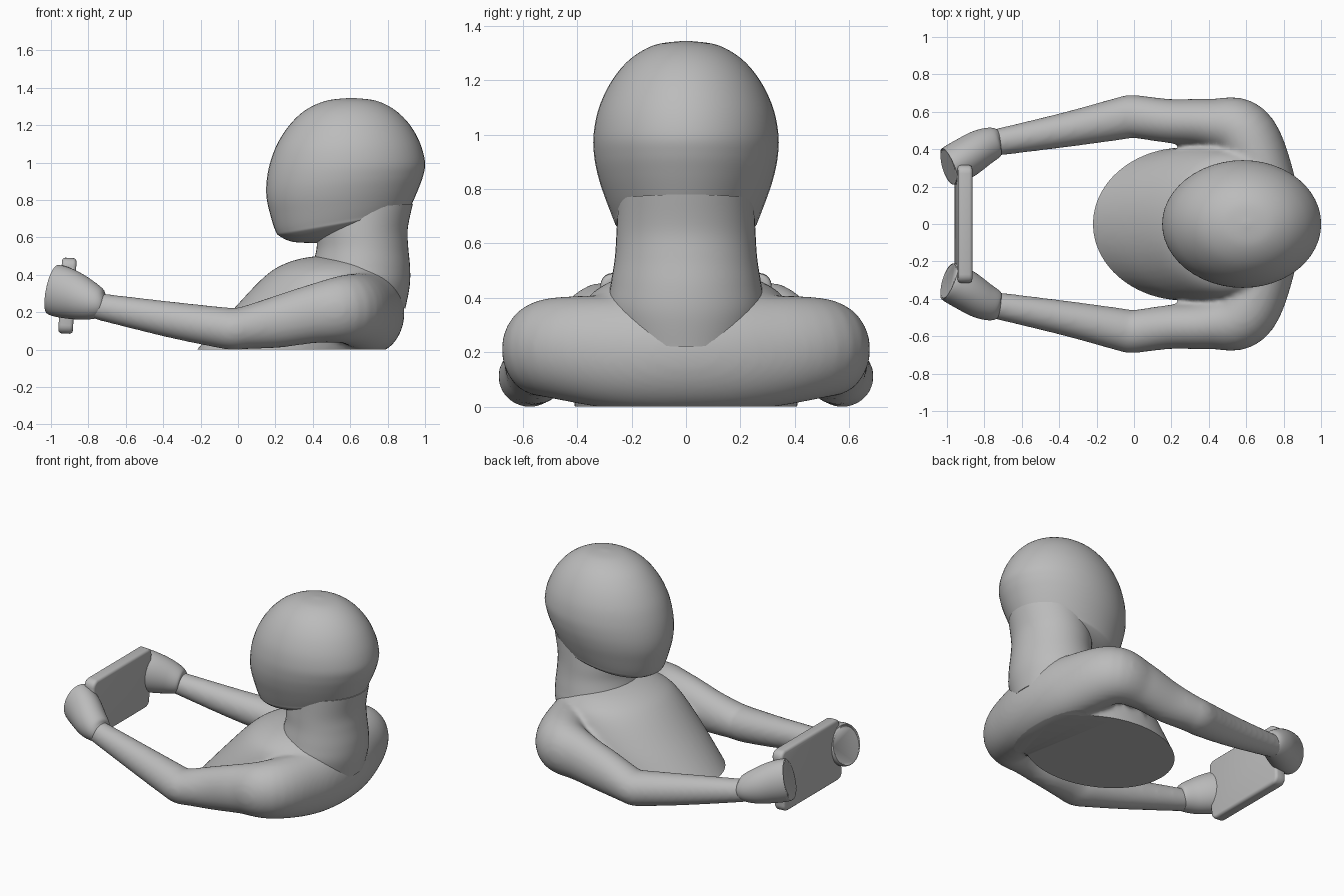
import bpy, bmesh, math
from mathutils import Vector

cube = bpy.data.objects.get("Cube")
if cube:
    bpy.data.objects.remove(cube)

grey = bpy.data.materials.new("plain_grey")
grey.use_nodes = True
COLOUR = (0.5, 0.5, 0.5, 1)
grey.diffuse_color = COLOUR
grey.node_tree.nodes["Principled BSDF"].inputs["Base Color"].default_value = COLOUR

SIDES = 48


def add_object(name, bm):
    mesh = bpy.data.meshes.new(name)
    bmesh.ops.recalc_face_normals(bm, faces=bm.faces)
    bm.to_mesh(mesh)
    bm.free()
    mesh.materials.append(grey)
    obj = bpy.data.objects.new(name, mesh)
    bpy.context.collection.objects.link(obj)
    return obj


def shade(obj, angle=40):
    bpy.ops.object.select_all(action='DESELECT')
    obj.select_set(True)
    bpy.context.view_layer.objects.active = obj
    bpy.ops.object.shade_smooth_by_angle(angle=math.radians(angle))


def spline(keys, steps):
    """Catmull-Rom interpolation through tuples of numbers."""
    out = []
    last = len(keys) - 1
    for i in range(last):
        a, b, c, d = (keys[max(0, min(last, i + k))] for k in (-1, 0, 1, 2))
        for s in range(steps):
            t = s / steps
            out.append([q + t / 2 * (r - p + t * (2 * p - 5 * q + 4 * r - e + t * (3 * (q - r) + e - p)))
                        for p, q, r, e in zip(a, b, c, d)])
    return out + [list(keys[-1])]


def loft(bm, rings):
    """Skin rings given as (centre, half axis u, half axis v)."""
    loops = []
    for c, u, v in rings:
        loops.append([bm.verts.new(c + u * math.cos(a) + v * math.sin(a))
                      for a in (2 * math.pi * k / SIDES for k in range(SIDES))])
    for lo, hi in zip(loops, loops[1:]):
        for k in range(SIDES):
            n = (k + 1) % SIDES
            bm.faces.new((lo[k], lo[n], hi[n], hi[k]))
    bm.faces.new(loops[0])
    bm.faces.new(loops[-1])


def stack(bm, keys, steps=6):
    """Loft of tilted rings: (front x, front z, back x, back z, half width)."""
    rings = []
    for fx, fz, bx, bz, w in spline(keys, steps):
        front, back = Vector((fx, 0, fz)), Vector((bx, 0, bz))
        rings.append(((front + back) / 2, (front - back) / 2, Vector((0, w, 0))))
    loft(bm, rings)


def limb(bm, keys, steps=6):
    """Loft along a path: (x, y, z, sideways radius, upright radius)."""
    pts = spline(keys, steps)
    rings = []
    for i, (x, y, z, r, h) in enumerate(pts):
        p, q = pts[max(i - 1, 0)], pts[min(i + 1, len(pts) - 1)]
        t = Vector((q[0] - p[0], q[1] - p[1], q[2] - p[2])).normalized()
        side = t.cross(Vector((0, 0, 1))).normalized()
        rings.append((Vector((x, y, z)), side * r, side.cross(t) * h))
    loft(bm, rings)


# Torso, shoulders and arms blended into one skin
bm = bmesh.new()
stack(bm, [(-.31, -.1, .69, -.1, .4), (-.22, 0, .77, 0, .41), (-.04, .2, .87, .2, .42),
           (.13, .38, .86, .36, .38), (.24, .455, .82, .43, .31),
           (.38, .495, .76, .47, .2), (.55, .505, .62, .5, .03)])
half = [(.69, .25, .2, .165, .21), (.58, .49, .215, .17, .185), (.4, .54, .19, .13, .157),
        (.2, .55, .145, .118, .137), (.04, .57, .117, .115, .115), (-.02, .575, .11, .115, .112),
        (-.09, .56, .118, .112, .11), (-.37, .503, .162, .093, .096), (-.77, .43, .235, .07, .07)]
mirrored = [(x, -y, z, r, h) for x, y, z, r, h in reversed(half)]
limb(bm, mirrored + [(.72, 0, .2, .17, .22)] + half)
body = add_object("torso_and_arms", bm)
remesh = body.modifiers.new("blend", 'REMESH')
remesh.mode = 'VOXEL'
remesh.voxel_size = 0.014
smooth = body.modifiers.new("soften", 'SMOOTH')
smooth.factor = 0.5
smooth.iterations = 12
blended = bpy.data.meshes.new_from_object(
    body.evaluated_get(bpy.context.evaluated_depsgraph_get()))
body.modifiers.clear()

# Flat cut underneath
bm = bmesh.new()
bm.from_mesh(blended)
cut = bmesh.ops.bisect_plane(bm, geom=bm.verts[:] + bm.edges[:] + bm.faces[:],
                             plane_co=(0, 0, 0), plane_no=(0, 0, 1), clear_inner=True)
rim = [e for e in cut["geom_cut"] if isinstance(e, bmesh.types.BMEdge)]
bmesh.ops.holes_fill(bm, edges=rim, sides=0)
bm.to_mesh(body.data)
bm.free()
bpy.data.meshes.remove(blended)
shade(body, 50)

# Neck
bm = bmesh.new()
stack(bm, [(.38, .35, .895, .22, .27), (.385, .4, .918, .34, .288), (.4, .46, .92, .44, .277),
           (.42, .54, .91, .55, .262), (.42, .62, .908, .65, .256), (.42, .74, .935, .78, .25)])
shade(add_object("neck", bm))

# Head
bm = bmesh.new()
stack(bm, [(.45, .57, .75, .66, .1), (.3, .575, .87, .72, .21), (.225, .605, .905, .735, .255),
           (.2, .635, .915, .75, .268), (.173, .72, .935, .79, .293), (.153, .81, .965, .86, .32),
           (.153, .9, .99, .93, .337), (.172, 1, 1, 1, .34), (.21, 1.1, .975, 1.1, .32),
           (.275, 1.2, .92, 1.2, .272), (.36, 1.28, .84, 1.28, .203),
           (.47, 1.33, .74, 1.33, .115), (.59, 1.345, .62, 1.345, .012)])
shade(add_object("head", bm))

# Hands, flat at the far end
for side, label in ((1, "left"), (-1, "right")):
    bm = bmesh.new()
    keys = [(-.715, .445, .24, .055, .05), (-.745, .437, .245, .083, .082),
            (-.82, .405, .268, .1, .112), (-.9, .355, .295, .108, .132),
            (-.96, .32, .313, .108, .138), (-.985, .308, .318, .105, .134),
            (-.993, .305, .32, .095, .122)]
    limb(bm, [(x, y * side, z, r, h) for x, y, z, r, h in keys])
    shade(add_object(label + "_hand", bm))

# Held tablet with rounded corners
bm = bmesh.new()
bmesh.ops.create_cube(bm, size=1)
bmesh.ops.scale(bm, vec=(.078, .63, .405), verts=bm.verts)
corners = [e for e in bm.edges if abs(e.verts[0].co.x - e.verts[1].co.x) > .01]
bmesh.ops.bevel(bm, geom=corners, offset=.045, segments=5, profile=.5, affect='EDGES')
rims = [e for e in bm.edges if e.calc_face_angle(0) > 1]
bmesh.ops.bevel(bm, geom=rims, offset=.018, segments=3, profile=.5, affect='EDGES')
tablet = add_object("tablet", bm)
tablet.location = (-.912, 0, .288)
tablet.rotation_euler = (0, math.radians(3), 0)
shade(tablet)
